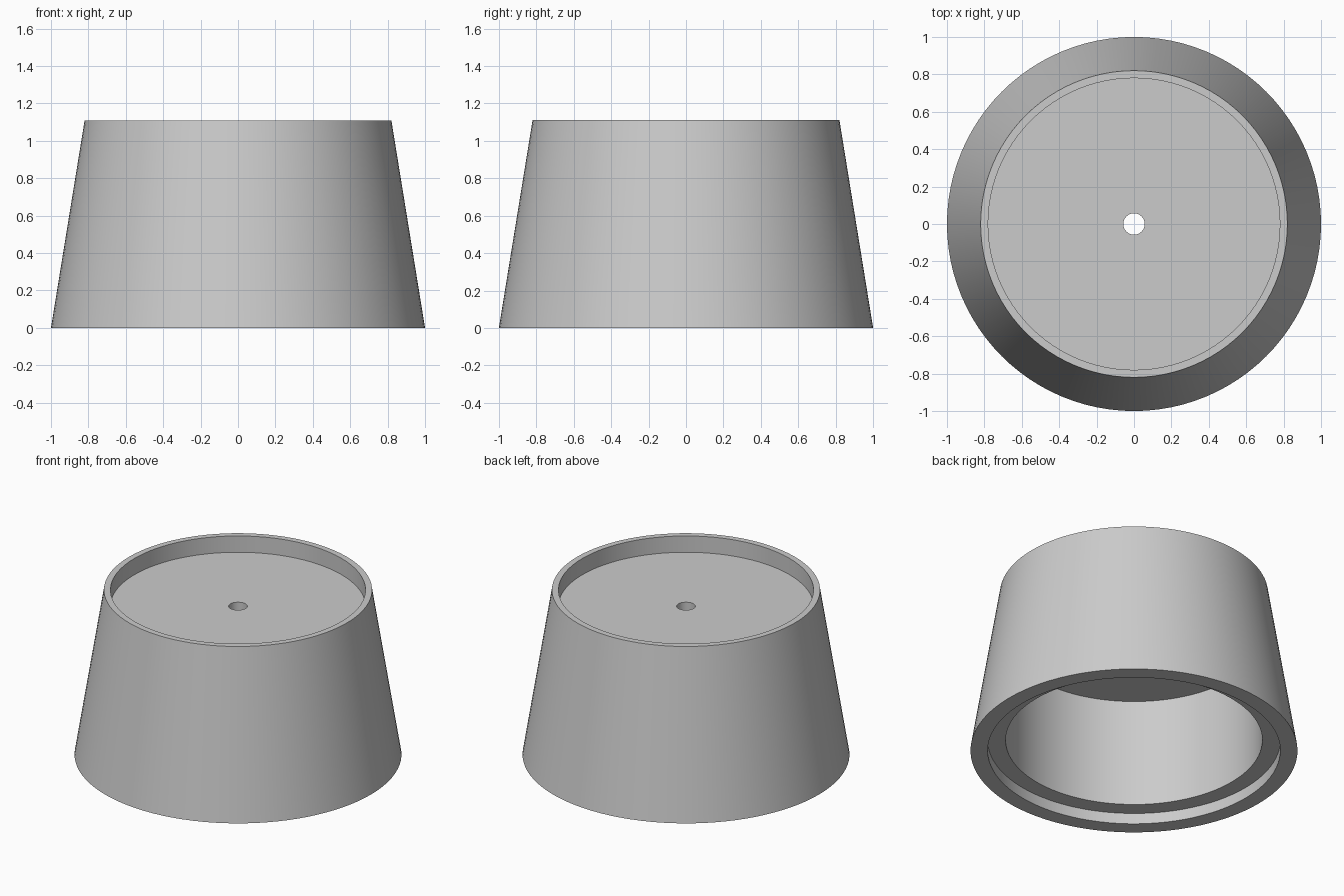
import bpy
import bmesh
import math

cube = bpy.data.objects.get("Cube")
if cube:
    bpy.data.objects.remove(cube, do_unlink=True)

SEGMENTS = 96

# Plain grey finish
grey = bpy.data.materials.new("plain_grey")
grey.use_nodes = True
colour = (0.6, 0.6, 0.6, 1)
grey.diffuse_color = colour
grey.node_tree.nodes["Principled BSDF"].inputs["Base Color"].default_value = colour


def lathe(name, profile, material):
    """Revolve a closed (radius, height) profile around the z axis."""
    bm = bmesh.new()
    rings = []
    for radius, height in profile:
        ring = []
        for i in range(SEGMENTS):
            a = math.tau * i / SEGMENTS
            ring.append(bm.verts.new((radius * math.cos(a), radius * math.sin(a), height)))
        rings.append(ring)
    for lower, upper in zip(rings, rings[1:] + rings[:1]):
        for i in range(SEGMENTS):
            j = (i + 1) % SEGMENTS
            bm.faces.new((lower[i], lower[j], upper[j], upper[i]))
    bmesh.ops.recalc_face_normals(bm, faces=bm.faces)
    mesh = bpy.data.meshes.new(name)
    bm.to_mesh(mesh)
    bm.free()
    mesh.materials.append(material)
    obj = bpy.data.objects.new(name, mesh)
    bpy.context.collection.objects.link(obj)
    bpy.ops.object.select_all(action="DESELECT")
    obj.select_set(True)
    bpy.context.view_layer.objects.active = obj
    bpy.ops.object.shade_smooth_by_angle(angle=math.radians(30))
    return obj


# Tapered hollow body: recessed top plate with a centre hole, stepped open base
lathe("tapered_housing", [
    (1.0, 0), (0.82, 1.11),          # sloped outer wall
    (0.78, 1.11), (0.78, 1.0),       # rim and top recess
    (0.057, 1.0), (0.057, 0.8),      # top plate and centre hole
    (0.785, 0.8), (0.785, 0.073),    # inner ceiling and bore
    (0.895, 0.073), (0.895, 0),      # stepped seat at the base
], grey)
